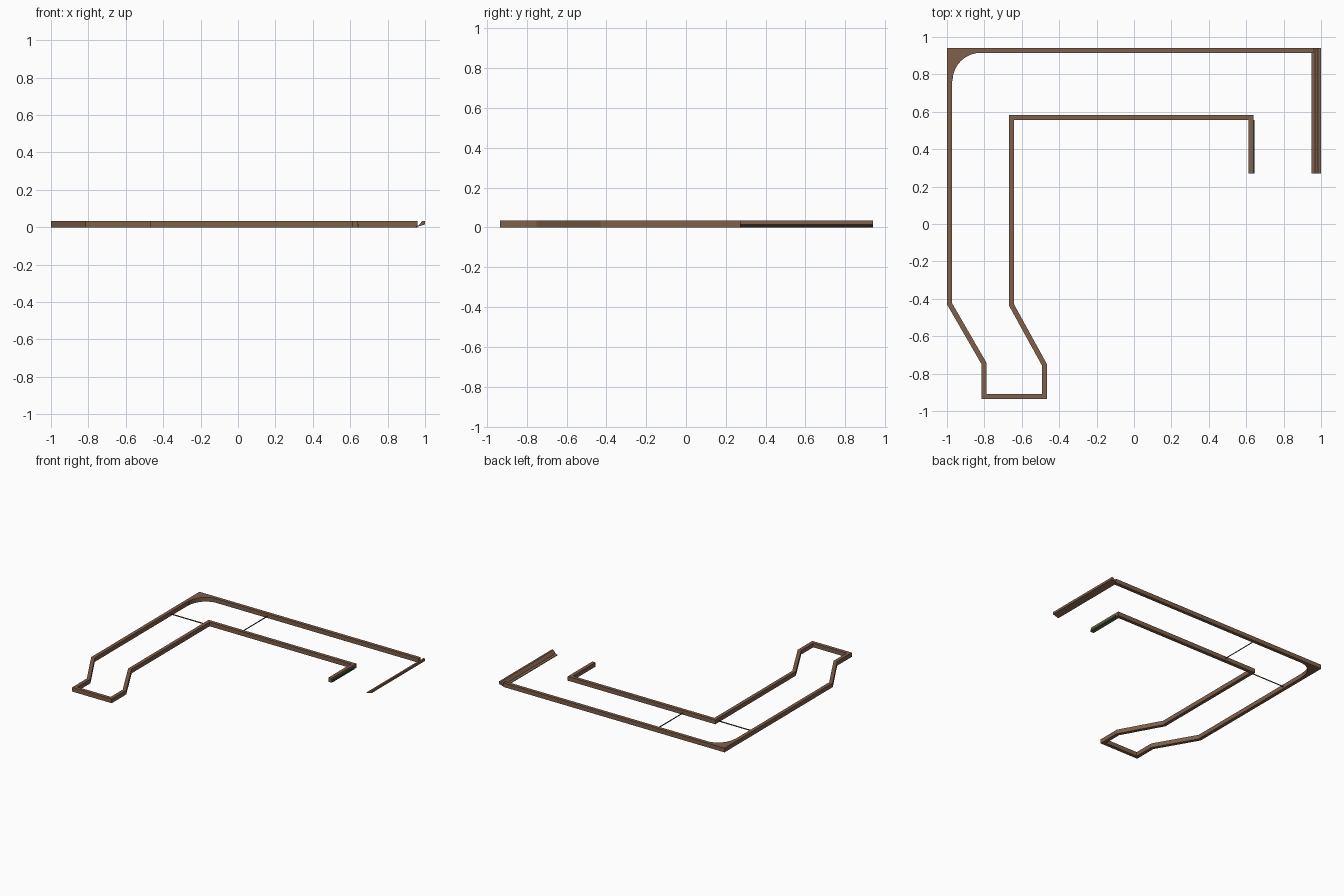
import bpy, bmesh, math
from mathutils import Vector

if "Cube" in bpy.data.objects:
    bpy.data.objects.remove(bpy.data.objects["Cube"])

H = 0.034   # wall height
T = 0.027   # wall thickness


def material(name, rgb):
    m = bpy.data.materials.new(name)
    m.diffuse_color = (*rgb, 1)
    m.use_nodes = True
    m.node_tree.nodes["Principled BSDF"].inputs["Base Color"].default_value = m.diffuse_color
    return m


BROWN = material("brown", (0.21, 0.115, 0.07))
GREEN = material("green", (0.01, 0.08, 0.03))
DARK = material("dark_brown", (0.08, 0.045, 0.03))


def make_object(name, bm, mat):
    bmesh.ops.recalc_face_normals(bm, faces=bm.faces)
    me = bpy.data.meshes.new(name)
    bm.to_mesh(me)
    bm.free()
    me.materials.append(mat)
    ob = bpy.data.objects.new(name, me)
    bpy.context.collection.objects.link(ob)
    return ob


def offset_path(pts, d):
    """Mitred offset to the left of the travel direction."""
    pts = [Vector(p) for p in pts]
    dirs = [(b - a).normalized() for a, b in zip(pts, pts[1:])]
    out = []
    for i, p in enumerate(pts):
        a, b = dirs[max(i - 1, 0)], dirs[min(i, len(dirs) - 1)]
        na, nb = Vector((-a.y, a.x)), Vector((-b.y, b.x))
        out.append(p + (na + nb) * d / (1 + na.dot(nb)))
    return out


def wall(name, path, d, h, mat):
    bm = bmesh.new()
    rings = []
    for p, q in zip(path, offset_path(path, d)):
        rings.append([bm.verts.new((*v, z)) for v, z in ((p, 0), (q, 0), (q, h), (p, h))])
    for a, b in zip(rings, rings[1:]):
        for k in range(4):
            n = (k + 1) % 4
            bm.faces.new((a[k], a[n], b[n], b[k]))
    bm.faces.new(rings[0])
    bm.faces.new(rings[-1])
    return make_object(name, bm, mat)


def prism(name, pts, shift, mat):
    bm = bmesh.new()
    f = bm.faces.new([bm.verts.new(p) for p in pts])
    ext = bmesh.ops.extrude_face_region(bm, geom=[f], use_keep_orig=True)
    bmesh.ops.translate(bm, vec=shift,
                        verts=[v for v in ext["geom"] if isinstance(v, bmesh.types.BMVert)])
    bmesh.ops.triangulate(bm, faces=[g for g in bm.faces if len(g.verts) > 4])
    return make_object(name, bm, mat)


# Continuous border: back, left, cranked front leg, then the inner edge
wall("border_wall",
     [(0.96, 0.94), (-1, 0.94), (-1, -0.43), (-0.815, -0.75), (-0.815, -0.935),
      (-0.465, -0.935), (-0.465, -0.75), (-0.641, -0.43), (-0.641, 0.556),
      (0.613, 0.556), (0.613, 0.27)], T, H, BROWN)

# Rounded fill in the back left corner
r, cx, cy = 0.15, -0.82, 0.765
arc = [(cx + r * math.cos(a), cy + r * math.sin(a), 0)
       for a in (math.pi / 2 * (1 + i / 10) for i in range(11))]
prism("corner_fill", [(-0.985, 0.925, 0), (cx, 0.925, 0)] + arc + [(-0.985, cy, 0)],
      (0, 0, H), BROWN)

# Right edge trim with a sloping underside and a low inner lip
profile = [(0.95, 0), (1.0, 0.015), (1.0, H), (0.985, H), (0.967, 0.01), (0.95, 0.005)]
prism("right_trim", [(x, 0.27, z) for x, z in profile], (0, 0.67, 0), BROWN)

# Green strip low on the short inner return
wall("green_strip", [(0.638, 0.556), (0.638, 0.27)], 0.005, 0.017, GREEN)

# Thin upright joint sheets between the two edges
for name, a, b in (("joint_left", (-0.975, 0.545), (-0.66, 0.545)),
                   ("joint_back", (-0.38, 0.575), (-0.38, 0.92))):
    bm = bmesh.new()
    bm.faces.new([bm.verts.new(v) for v in
                  ((*a, 0.008), (*b, 0.008), (*b, 0.018), (*a, 0.018))])
    make_object(name, bm, DARK)
